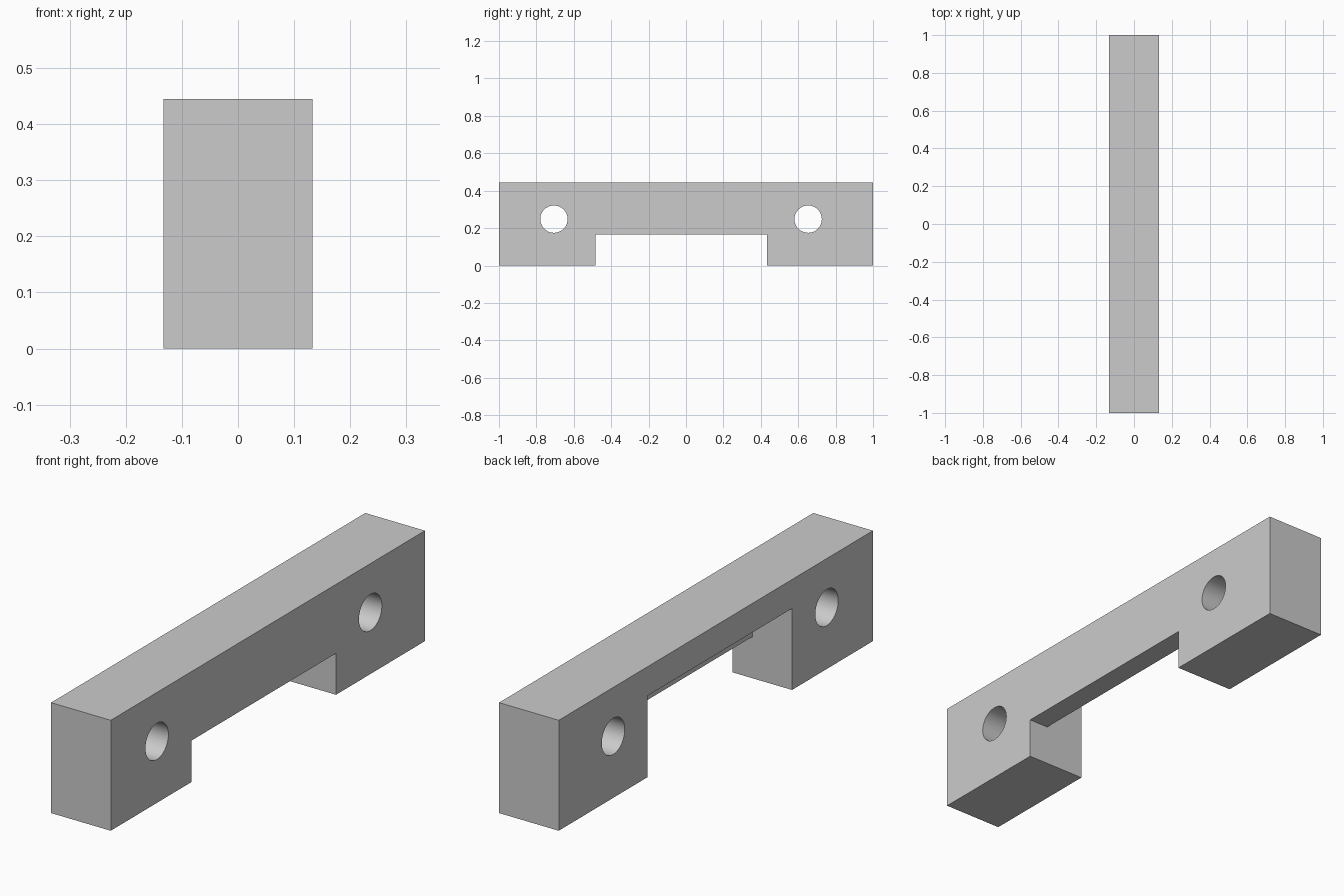
import bpy
import math

default_cube = bpy.data.objects.get("Cube")
if default_cube:
    bpy.data.objects.remove(default_cube, do_unlink=True)

HALF_W, HEIGHT = 0.133, 0.445
NOTCH = (-0.485, 0.434)      # notch extent along y
LIP_X = 0.044                # inner face of the thin lip
HOLE_Z, HOLE_R = 0.248, 0.073

grey = bpy.data.materials.new("light grey")
grey.use_nodes = True
colour = (0.6, 0.6, 0.6, 1.0)
grey.diffuse_color = colour
grey.node_tree.nodes["Principled BSDF"].inputs["Base Color"].default_value = colour


def box(name, x, y, z):
    """Box spanning the given (low, high) ranges."""
    spans = (x, y, z)
    bpy.ops.mesh.primitive_cube_add(size=1, location=[(a + b) / 2 for a, b in spans])
    obj = bpy.context.object
    obj.name = name
    obj.scale = [b - a for a, b in spans]
    bpy.ops.object.transform_apply(location=True, rotation=True, scale=True)
    obj.data.materials.append(grey)
    return obj


def cut(target, cutter):
    """Subtract the cutter and discard it."""
    cutter.hide_render = True
    mod = target.modifiers.new("cut", "BOOLEAN")
    mod.operation = "DIFFERENCE"
    mod.solver = "EXACT"
    mod.object = cutter
    bpy.context.view_layer.objects.active = target
    bpy.ops.object.modifier_apply(modifier=mod.name)
    bpy.data.objects.remove(cutter, do_unlink=True)


# Solid bar
bar = box("handle_bar", (-HALF_W, HALF_W), (-1, 1), (0, HEIGHT))

# Through notch underneath, then a deeper recess that leaves a lip on one side
cut(bar, box("notch_cutter", (-0.3, 0.3), NOTCH, (-0.1, 0.167)))
cut(bar, box("recess_cutter", (-0.3, LIP_X), NOTCH, (-0.1, 0.328)))

# Round mounting holes through both feet
for y in (-0.706, 0.653):
    bpy.ops.mesh.primitive_cylinder_add(
        vertices=64, radius=HOLE_R, depth=1,
        location=(0, y, HOLE_Z), rotation=(0, math.pi / 2, 0))
    hole = bpy.context.object
    hole.name = "hole_cutter"
    hole.data.materials.append(grey)
    cut(bar, hole)

# Smooth hole walls, sharp block edges
bpy.ops.object.select_all(action="DESELECT")
bar.select_set(True)
bpy.context.view_layer.objects.active = bar
bpy.ops.object.shade_smooth_by_angle(angle=math.radians(30))
